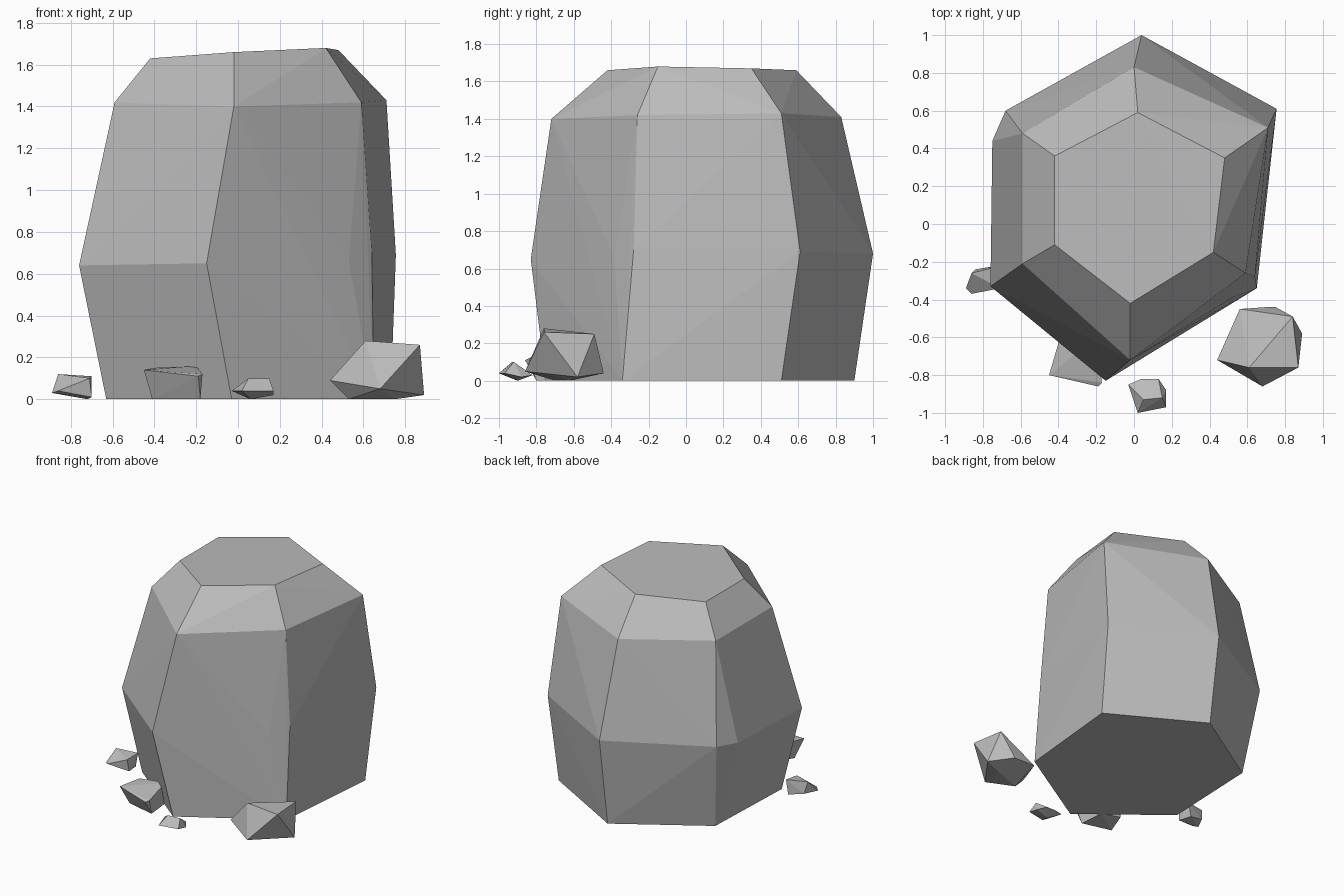
import bpy
import bmesh
from math import radians

default_cube = bpy.data.objects.get("Cube")
if default_cube:
    bpy.data.objects.remove(default_cube, do_unlink=True)


def make_material(name, colour):
    material = bpy.data.materials.new(name)
    material.use_nodes = True
    material.diffuse_color = colour
    shader = material.node_tree.nodes["Principled BSDF"]
    shader.inputs["Base Color"].default_value = colour
    shader.inputs["Roughness"].default_value = .9
    return material


stone_grey = make_material("stone grey", (.5, .5, .5, 1))


def make_rock(name, corners):
    """Wrap a faceted convex stone around its corner points."""
    mesh = bpy.data.meshes.new(name)
    bm = bmesh.new()
    for corner in corners:
        bm.verts.new(corner)
    hull = bmesh.ops.convex_hull(bm, input=bm.verts[:])
    loose = [v for v in hull["geom_interior"] if isinstance(v, bmesh.types.BMVert)]
    bmesh.ops.delete(bm, geom=loose, context="VERTS")
    # Merge the flat triangles into clean facets
    bmesh.ops.dissolve_limit(bm, angle_limit=radians(1),
                             verts=bm.verts[:], edges=bm.edges[:])
    bmesh.ops.recalc_face_normals(bm, faces=bm.faces[:])
    bm.to_mesh(mesh)
    bm.free()
    mesh.materials.append(stone_grey)
    rock = bpy.data.objects.new(name, mesh)
    bpy.context.collection.objects.link(rock)
    return rock


# Main boulder: four rough six-sided rings, with two chipped corners at the waist
base_ring = [(.04, .9, 0), (.73, .51, 0), (.65, -.34, 0),
             (-.03, -.75, 0), (-.63, -.27, 0), (-.6, .5, 0)]
waist_ring = [(.04, 1, .68), (.755, .61, .69), (.64, -.28, .7), (.53, -.385, .66),
              (-.15, -.83, .65), (-.76, -.33, .64), (-.75, .44, .66), (-.68, .6, .67)]
shoulder_ring = [(0, .83, 1.41), (.71, .51, 1.43), (.59, -.26, 1.42),
                 (-.02, -.72, 1.4), (-.59, -.21, 1.42), (-.59, .48, 1.42)]
crown_ring = [(.02, .59, 1.66), (.48, .35, 1.67), (.42, -.15, 1.68),
              (-.02, -.42, 1.66), (-.42, -.11, 1.63), (-.42, .36, 1.63)]
make_rock("main_boulder", base_ring + waist_ring + shoulder_ring + crown_ring)

# Largest loose stone, at the front left
make_rock("large_stone", [
    (.61, -.76, .28), (.87, -.76, .26), (.84, -.49, .25), (.56, -.45, .05),
    (.7, -.44, .04), (.75, -.44, .04), (.89, -.58, .02), (.68, -.86, .05),
    (.44, -.72, .09), (.53, -.7, 0), (.75, -.62, 0)])

# Medium stone, tucked under the front right
make_rock("medium_stone", [
    (-.45, -.8, .14), (-.17, -.84, .12), (-.2, -.6, .16), (-.4, -.63, .15),
    (-.19, -.86, .11), (-.41, -.74, 0), (-.18, -.8, 0), (-.2, -.6, 0),
    (-.36, -.58, .02)])

# Low chip, foremost on the ground
make_rock("front_chip", [
    (-.03, -.85, .04), (.05, -.93, .1), (.15, -.92, .1), (.17, -.97, .04),
    (.02, -1, .04), (.17, -.88, .02), (.04, -.82, .03), (.13, -.82, .03),
    (.06, -.9, 0)])

# Small chip beside the right flank
make_rock("side_chip", [
    (-.89, -.34, .03), (-.86, -.26, .12), (-.7, -.22, .11), (-.71, -.34, .1),
    (-.7, -.33, .01), (-.86, -.37, .04), (-.72, -.22, 0), (-.84, -.24, .03)])
